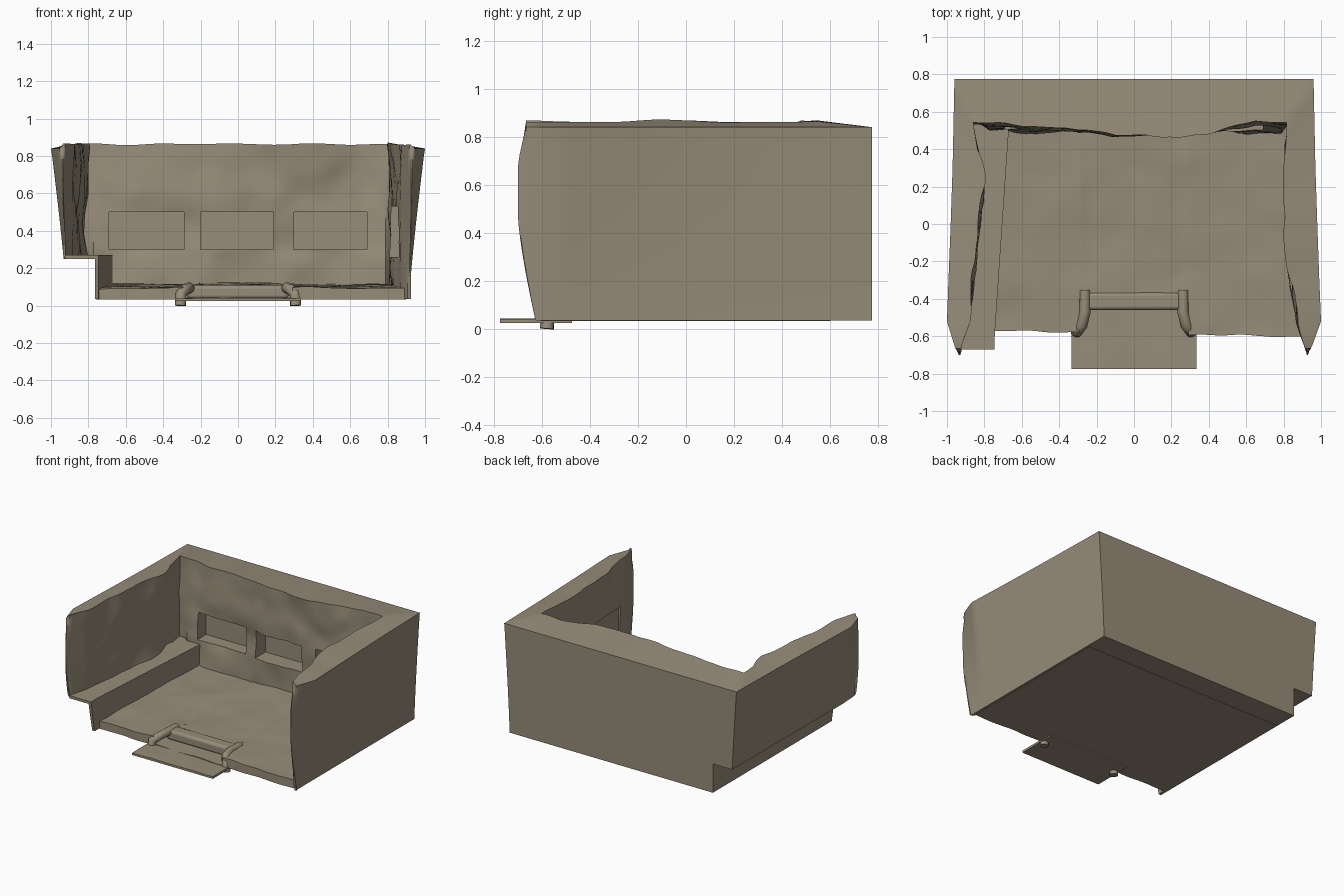
import bpy, bmesh, math
from mathutils import Vector, noise

if "Cube" in bpy.data.objects:
    bpy.data.objects.remove(bpy.data.objects["Cube"])

stone = bpy.data.materials.new("weathered stone")
stone.diffuse_color = (0.305, 0.262, 0.19, 1)
stone.use_nodes = True
stone.node_tree.nodes["Principled BSDF"].inputs["Base Color"].default_value = stone.diffuse_color


def finish(obj, angle=35):
    obj.data.materials.clear()
    obj.data.materials.append(stone)
    bpy.ops.object.select_all(action='DESELECT')
    obj.select_set(True)
    bpy.context.view_layer.objects.active = obj
    bpy.ops.object.shade_smooth_by_angle(angle=math.radians(angle))


def shell(name, side_a, side_b):
    """Closed solid between two matching point grids."""
    bm = bmesh.new()
    ga = [[bm.verts.new(p) for p in row] for row in side_a]
    gb = [[bm.verts.new(p) for p in row] for row in side_b]
    nu, nv = len(ga), len(ga[0])
    for g in (ga, gb):
        for i in range(nu - 1):
            for j in range(nv - 1):
                bm.faces.new((g[i][j], g[i + 1][j], g[i + 1][j + 1], g[i][j + 1]))
    for i in range(nu - 1):
        for j in (0, nv - 1):
            bm.faces.new((ga[i][j], ga[i + 1][j], gb[i + 1][j], gb[i][j]))
    for j in range(nv - 1):
        for i in (0, nu - 1):
            bm.faces.new((ga[i][j], ga[i][j + 1], gb[i][j + 1], gb[i][j]))
    bmesh.ops.recalc_face_normals(bm, faces=bm.faces)
    mesh = bpy.data.meshes.new(name)
    bm.to_mesh(mesh)
    bm.free()
    obj = bpy.data.objects.new(name, mesh)
    bpy.context.collection.objects.link(obj)
    return obj


def box(name, lo, hi, bevel=0.0):
    lo, hi = Vector(lo), Vector(hi)
    bpy.ops.mesh.primitive_cube_add(size=1, location=(lo + hi) / 2)
    obj = bpy.context.object
    obj.name = name
    obj.scale = hi - lo
    bpy.ops.object.transform_apply(location=False, rotation=False, scale=True)
    if bevel:
        mod = obj.modifiers.new("rounding", 'BEVEL')
        mod.width, mod.segments = bevel, 3
    return obj


def rough(x, y, z, scale=4.0):
    return noise.noise(Vector((x, y, z)) * scale) + 0.4 * noise.noise(Vector((x, y, z)) * scale * 2.3)


# Plan stations of the three-sided wall: inner x, y and outer x, y at the top
stations = [
    (-.935, -.70, -.945, -.70), (-.88, -.52, -1.0, -.52), (-.85, -.25, -.99, -.25),
    (-.825, 0, -.98, 0), (-.81, .25, -.97, .3), (-.86, .55, -.96, .775),
    (-.6, .52, -.62, .775), (-.25, .51, -.25, .775), (-.1, .47, -.1, .775),
    (.15, .465, .15, .775), (.4, .49, .4, .775), (.65, .55, .65, .775),
    (.815, .53, .96, .775), (.815, .2, .97, .3), (.81, 0, .98, 0),
    (.84, -.3, .99, -.28), (.87, -.53, 1.0, -.52), (.925, -.70, .935, -.70)]
plan = []
for a, b in zip(stations, stations[1:]):
    for k in range(6):
        plan.append(tuple(p + (q - p) * k / 6 for p, q in zip(a, b)))
plan.append(stations[-1])

# Heights from base to rim; the repeated 0.25 row forms bench top and side step
rows = [(.035, True), (.09, True), (.15, True), (.2, True), (.25, True)]
rows += [(.25 + .6 * k / 14, False) for k in range(15)]


def front_edge(z):
    return -.62 - .09 * math.sin(min(1, z / .65) * math.pi / 2) + max(0, z - .65) * .22


inner, outer = [], []
for ix, iy, ox, oy in plan:
    col_in, col_out = [], []
    for z, low in rows:
        t = (z - .035) / .815
        x, y, X, Y = ix, iy, ox, oy
        if abs(X) > .93:
            X = math.copysign(.915 + (abs(X) - .915) * t ** 1.2, X)
        if iy > .44 and abs(ix) < .8:
            y = .49 + (iy - .49) * t
        inside = max(0.0, min(1, (y + .65) / .3))
        d = .028 * rough(ix, iy, z) * inside
        if iy > .44:
            y += d
        else:
            x += d
        y, Y = max(y, front_edge(z)), max(Y, front_edge(z))
        zi = zo = z
        if low:
            x = max(x, -.67 - .075 * max(0, min(1, (.5 - y) / 1.1)))
            X = max(X, -.765)
            zi += .02 * (z - .035) / .215
        elif z < .26:
            zi += .02
        if z > .84:
            zi += .013 + .015 * noise.noise(Vector((ix, iy, 0)) * 4)
            zo -= .01
        col_in.append((x, y, zi))
        col_out.append((X, Y, zo))
    inner.append(col_in)
    outer.append(col_out)
wall = shell("rock_wall", inner, outer)

# Recesses: three in the back wall, one in the right wall
cuts = [((x0, .3, .3), (x1, .61, .5)) for x0, x1 in ((-.69, -.29), (-.2, .19), (.3, .69))]
cuts.append(((.7, -.45, .26), (.875, 0.0, .53)))
for lo, hi in cuts:
    cutter = box("recess_cutter", lo, hi)
    mod = wall.modifiers.new("recess", 'BOOLEAN')
    mod.operation, mod.solver, mod.object = 'DIFFERENCE', 'EXACT', cutter
    bpy.context.view_layer.objects.active = wall
    bpy.ops.object.modifier_apply(modifier=mod.name)
    bpy.data.objects.remove(cutter, do_unlink=True)
finish(wall)

# Uneven floor, lowered between the two runners at the front
top, bottom = [], []
xs = sorted([-.76 + 1.66 * k / 48 for k in range(49)] + [-.291, -.289, .289, .291])
for x in xs:
    col_t, col_b = [], []
    front = -.585 - .02 * x + .012 * noise.noise(Vector((x * 6, 0, 0)))
    for k in range(41):
        y = front + (.6 - front) * k / 40
        z = .095 + .02 * (y + .6) + .012 * rough(x, y, 0, 3)
        z -= .012 * max(0, 1 - abs(abs(x) - .23) / .025) * (y > -.3)
        if abs(x) < .29 and y < -.42:
            z = .043
        col_t.append((x, y, z))
        col_b.append((x, y, .033))
    top.append(col_t)
    bottom.append(col_b)
finish(shell("floor", top, bottom))

# Thin doorstep plate
grid = [(-.335 + .67 * i / 12, -.775 + .3 * j / 6) for i in range(13) for j in range(7)]
step_top = [[(x, y, .04 + .006 * rough(x, y, 0)) for x, y in grid[i * 7:i * 7 + 7]] for i in range(13)]
step_low = [[(x, y, .024) for x, y in grid[i * 7:i * 7 + 7]] for i in range(13)]
finish(shell("doorstep", step_top, step_low))

# Crossbar between the runners
finish(box("crossbar", (-.27, -.46, .035), (.27, -.365, .11), .02))

# Curved runners with drooping ends
for side, label in ((-1, "left"), (1, "right")):
    curve = bpy.data.curves.new(label + "_runner", 'CURVE')
    curve.dimensions = '3D'
    curve.bevel_depth, curve.bevel_resolution, curve.use_fill_caps = .03, 3, True
    path = [(.262, -.355, .09), (.262, -.47, .095), (.278, -.54, .088), (.305, -.575, .065), (.308, -.58, .0)]
    spline = curve.splines.new('POLY')
    spline.points.add(len(path) - 1)
    for point, (x, y, z) in zip(spline.points, path):
        point.co = (side * x, y, z, 1)
    runner = bpy.data.objects.new(label + "_runner", curve)
    bpy.context.collection.objects.link(runner)
    bpy.ops.object.select_all(action='DESELECT')
    runner.select_set(True)
    bpy.context.view_layer.objects.active = runner
    bpy.ops.object.convert(target='MESH')
    finish(bpy.context.object, 50)
